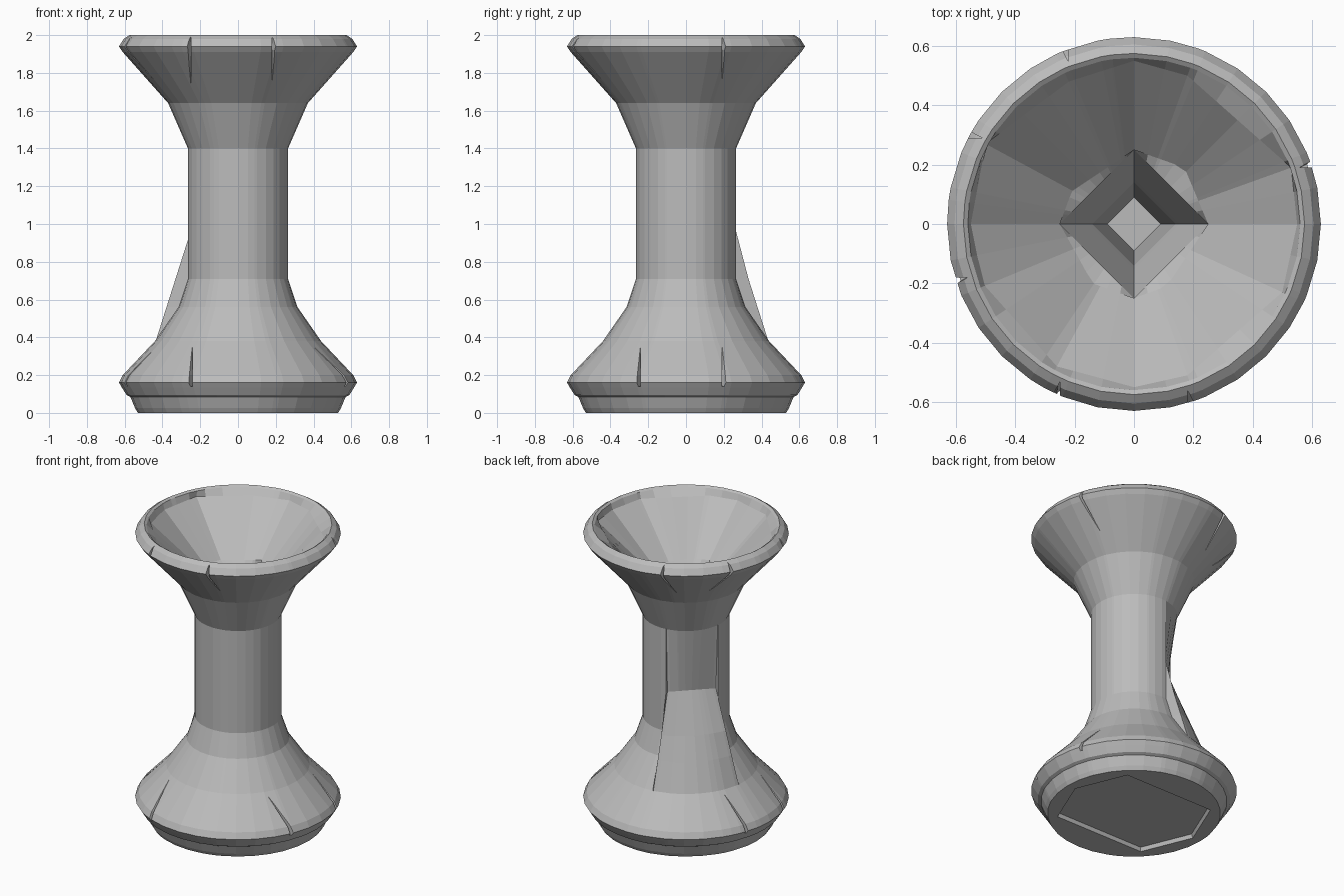
import bpy, bmesh, math
from mathutils import Vector

cube = bpy.data.objects.get("Cube")
if cube:
    bpy.data.objects.remove(cube, do_unlink=True)

grey = bpy.data.materials.new("stone grey")
grey.use_nodes = True
colour = (0.5, 0.5, 0.5, 1)
grey.diffuse_color = colour
grey.node_tree.nodes["Principled BSDF"].inputs["Base Color"].default_value = colour

# Worn, uneven outlines of the funnel mouth, its throat and the foot recess
MOUTH = [(.55, 0), (.53, .19), (.18, .5), (0, .55), (-.22, .48), (-.5, .27),
         (-.55, 0), (-.51, -.2), (-.26, -.48), (0, -.55), (.18, -.51), (.5, -.23)]
THROAT = [(.25, 0), (.17, .19), (0, .25), (-.21, .11), (-.25, 0), (-.14, -.2),
          (0, -.25), (.11, -.21)]
SQUARE = [(1, 0), (0, 1), (-1, 0), (0, -1)]
RECESS = [(math.cos(math.pi * k / 4), math.sin(math.pi * k / 4)) for k in (0, 1, 3, 4, 5, 7)]

# The flat patch on the back right: its span, fold height and depth
PATCH_START, PATCH_END = math.radians(98), math.radians(172)
FOLD, DEPTH = .97, .2


def polygon_radius(points, angle):
    """Distance from the centre to a polygon's edge in one direction."""
    ray = Vector((math.cos(angle), math.sin(angle)))
    for a, b in zip(points, points[1:] + points[:1]):
        a, edge = Vector(a), Vector(b) - Vector(a)
        side = ray.cross(edge)
        if abs(side) > 1e-9:
            dist, along = a.cross(edge) / side, a.cross(ray) / side
            if dist > 0 and -1e-6 <= along <= 1 + 1e-6:
                return dist


def polygon(points, scale=1):
    return lambda a: scale * polygon_radius(points, a)


def circle(r):
    return lambda a: r


def patched(z, r):
    """Round ring whose back right part follows the flat, flaring patch."""
    def radius(a):
        if not PATCH_START - 1e-6 <= a <= PATCH_END + 1e-6:
            return r
        chord = DEPTH / math.cos(a - math.pi * .75)
        t = (z - .38) / (FOLD - .38)
        return .44 + t * (chord - .44)
    return radius


# Directions of the columns: even steps, the patch edges and the mouth corners
angles = [math.tau * k / 32 for k in range(32)]
angles += [PATCH_START, PATCH_START - .01, PATCH_END, PATCH_END + .01]
for x, y in MOUTH:
    a = math.atan2(y, x) % math.tau
    if min(abs(a - b) for b in angles) > .02:
        angles.append(a)
angles.sort()

# Rings from the recessed foot, up the outside, over the lip and down the bore
rings = [(.025, polygon(RECESS, .46)), (0, polygon(RECESS, .47)), (0, circle(.53)),
         (.025, circle(.545)), (.085, circle(.57)), (.095, circle(.59)),
         (.135, circle(.615)), (.16, circle(.63)), (.2, circle(.61)), (.38, circle(.44)),
         (.56, patched(.56, .315)), (.71, patched(.71, .265)),
         (FOLD, patched(FOLD, .265)), (1.4, circle(.265)), (1.64, circle(.37)),
         (1.91, circle(.61)), (1.94, circle(.63)), (1.98, circle(.605)),
         (2, circle(.575)), (1.99, circle(.56)), (1.95, polygon(MOUTH)),
         (1.66, polygon(THROAT)), (1.64, polygon(SQUARE, .25)),
         (1.4, polygon(SQUARE, .155)), (1.36, polygon(SQUARE, .14)),
         (.7, polygon(SQUARE, .09))]

bm = bmesh.new()
loops = []
for z, radius in rings:
    loops.append([bm.verts.new((radius(a) * math.cos(a), radius(a) * math.sin(a), z))
                  for a in angles])
count = len(angles)
for low, high in zip(loops, loops[1:]):
    for i in range(count):
        j = (i + 1) % count
        bm.faces.new((low[i], low[j], high[j], high[i]))
bm.faces.new(loops[0][::-1])
bm.faces.new(loops[-1])
bmesh.ops.recalc_face_normals(bm, faces=bm.faces)
mesh = bpy.data.meshes.new("pedestal")
bm.to_mesh(mesh)
bm.free()
mesh.materials.append(grey)
pedestal = bpy.data.objects.new("pedestal", mesh)
bpy.context.collection.objects.link(pedestal)

# Wedges that chip upright grooves into both rims
bm = bmesh.new()


def add_wedge(degrees, offset, path):
    """Groove facing one axis, shifted sideways and following a sloping path."""
    a = math.radians(degrees)
    out, side = Vector((math.cos(a), math.sin(a), 0)), Vector((-math.sin(a), math.cos(a), 0))
    spread = side * math.copysign(.05, offset)
    sections = []
    for r, z in path:
        apex = out * math.sqrt(r * r - offset * offset) + side * offset + Vector((0, 0, z))
        sections.append([bm.verts.new(p) for p in
                         (apex, apex + out * .1, apex + out * .1 + spread)])
    for s, t in zip(sections, sections[1:]):
        for i in range(3):
            j = (i + 1) % 3
            bm.faces.new((s[i], s[j], t[j], t[i]))
    bm.faces.new(sections[0])
    bm.faces.new(sections[-1][::-1])


for degrees, offset in ((0, .19), (90, .22), (180, -.29), (180, .18), (270, -.25), (270, .18)):
    add_wedge(degrees, offset, [(.59, 2.03), (.585, 1.92), (.44, 1.71)])
for degrees, offset in ((0, .19), (0, -.24), (180, -.19), (180, .18), (270, -.24)):
    add_wedge(degrees, offset, [(.59, .14), (.57, .2), (.45, .37)])
bmesh.ops.recalc_face_normals(bm, faces=bm.faces)
cut_mesh = bpy.data.meshes.new("groove_cutter")
bm.to_mesh(cut_mesh)
bm.free()
cut_mesh.materials.append(grey)
cutter = bpy.data.objects.new("groove_cutter", cut_mesh)
bpy.context.collection.objects.link(cutter)
cutter.hide_render = True
cutter.hide_viewport = True

cut = pedestal.modifiers.new("grooves", 'BOOLEAN')
cut.operation = 'DIFFERENCE'
cut.solver = 'EXACT'
cut.object = cutter
